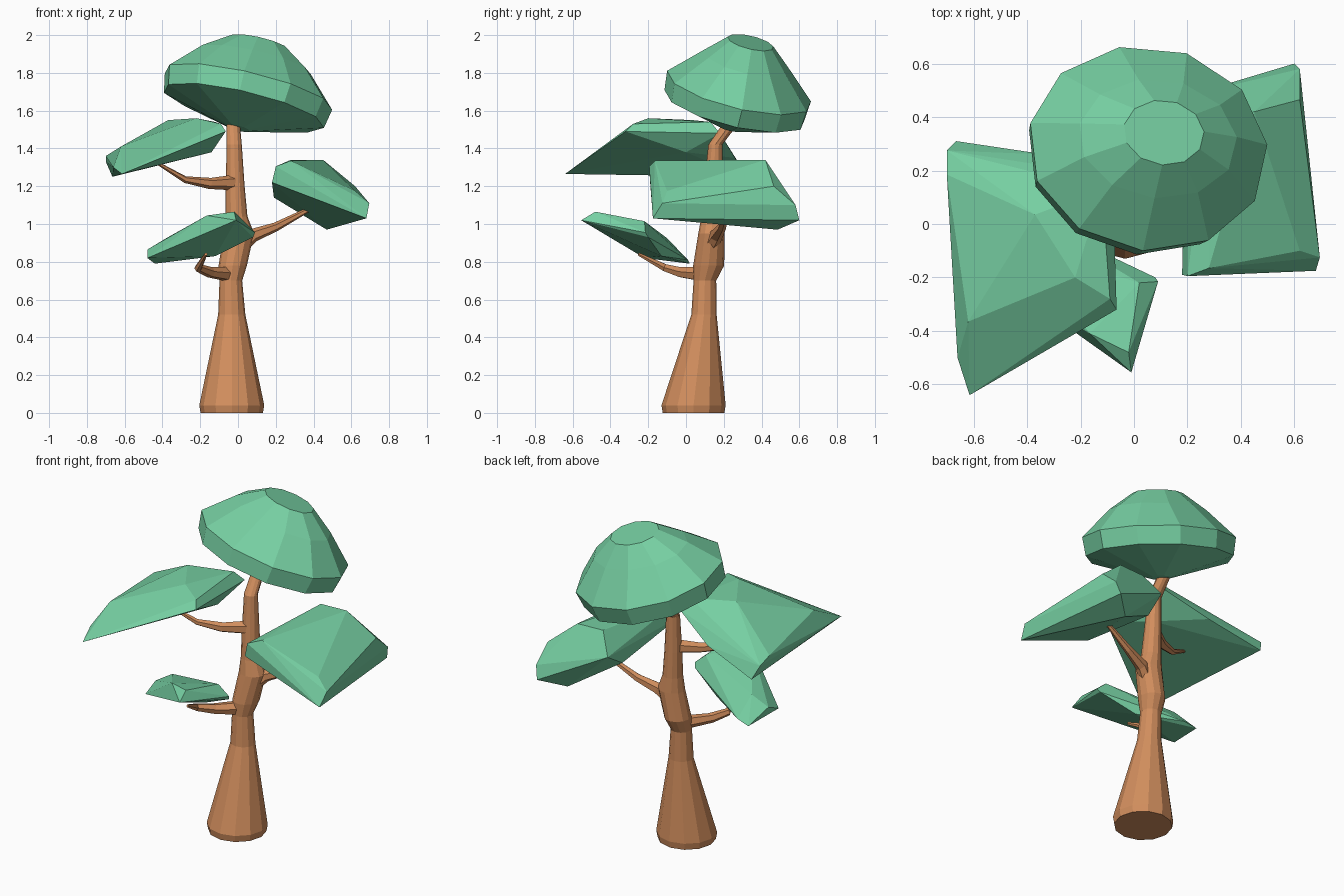
import bpy, bmesh
from math import cos, sin, tau
from mathutils import Vector

if "Cube" in bpy.data.objects:
    bpy.data.objects.remove(bpy.data.objects["Cube"])


def material(name, rgb):
    m = bpy.data.materials.new(name)
    m.diffuse_color = (*rgb, 1)
    m.use_nodes = True
    m.node_tree.nodes["Principled BSDF"].inputs["Base Color"].default_value = m.diffuse_color
    return m


BARK = material("bark", (0.64, 0.27, 0.11))
LEAF = material("leaf", (0.18, 0.62, 0.36))


def finish(bm, name, mat):
    bmesh.ops.recalc_face_normals(bm, faces=bm.faces)
    me = bpy.data.meshes.new(name)
    bm.to_mesh(me)
    bm.free()
    me.materials.append(mat)
    bpy.context.collection.objects.link(bpy.data.objects.new(name, me))


def loft(name, rings, axes, sides, mat, phase=0.0):
    """Skin rings of (centre, rx, ry); axes gives each ring's normal."""
    bm = bmesh.new()
    loops = []
    for (c, rx, ry), n in zip(rings, axes):
        n = Vector(n).normalized()
        ref = Vector((1, 0, 0)) if abs(n.x) < 0.7 else Vector((0, 0, 1))
        u = (ref - n * ref.dot(n)).normalized()
        v = n.cross(u)
        loops.append([bm.verts.new(Vector(c) + u * rx * cos(a) + v * ry * sin(a))
                      for a in (tau * i / sides + phase for i in range(sides))])
    for a, b in zip(loops, loops[1:]):
        for i in range(sides):
            j = (i + 1) % sides
            bm.faces.new((a[i], a[j], b[j], b[i]))
    bm.faces.new(loops[0])
    bm.faces.new(loops[-1])
    finish(bm, name, mat)


def branch(name, path):
    """Tapered twig through (x, y, z, radius) points."""
    pts = [Vector(p[:3]) for p in path]
    last = len(pts) - 1
    axis = pts[last] - pts[0]  # one shared axis keeps the rings untwisted
    loft(name, [(p[:3], p[3], p[3]) for p in path], [axis] * (last + 1), 6, BARK)


def pad(name, points):
    """Faceted foliage slab: hull of its corner points."""
    bm = bmesh.new()
    for p in points:
        bm.verts.new(p)
    res = bmesh.ops.convex_hull(bm, input=bm.verts)
    bmesh.ops.delete(bm, geom=[g for g in res["geom_interior"]
                               if isinstance(g, bmesh.types.BMVert)], context='VERTS')
    bmesh.ops.dissolve_limit(bm, angle_limit=0.1, verts=bm.verts, edges=bm.edges)
    finish(bm, name, LEAF)


# Trunk: flared foot, knotted middle, bent tip
trunk = [((-.033, .04, 0), .165, .163), ((-.033, .04, .04), .172, .17),
         ((-.033, .095, .52), .072, .067), ((-.038, .10, .70), .06, .06),
         ((-.028, .12, .78), .075, .082), ((.005, .135, .95), .08, .07),
         ((-.008, .14, 1.04), .058, .058), ((-.015, .145, 1.2), .05, .05),
         ((-.02, .155, 1.42), .04, .037), ((-.025, .235, 1.53), .035, .034)]
loft("trunk", trunk, [(0, 0, 1)] * 9 + [(0, .4, 1)], 12, BARK)

# Branches
branch("left_branch", [(-.03, .13, 1.22, .042), (-.15, .06, 1.215, .03),
                       (-.28, .0, 1.235, .018), (-.44, -.07, 1.33, .008)])
branch("right_branch", [(.02, .13, .89, .045), (.08, .16, .94, .036),
                        (.2, .19, .985, .024), (.4, .22, 1.09, .011)])
branch("front_branch", [(-.05, .08, .735, .042), (-.15, -.03, .745, .03),
                        (-.21, -.11, .768, .022), (-.17, -.25, .84, .009)])

# Crown: tilted dome with a conical underside
base, tilt = Vector((.03, .26, 1.62)), Vector((.24, .24, 1)).normalized()
profile = [(-.12, .06, .06), (-.005, .44, .385), (.1, .46, .395),
           (.26, .305, .23), (.36, .155, .125)]
loft("crown", [(base + tilt * t, rx, ry) for t, rx, ry in profile],
     [tilt] * 5, 11, LEAF, 0.1)

# Foliage pads
pad("right_pad", [(.20, -.195, 1.305), (.18, -.19, 1.22), (.695, -.125, 1.11),
                  (.68, -.175, 1.03), (.62, .58, 1.10), (.60, .60, 1.02),
                  (.47, .485, .97), (.20, .48, 1.22), (.28, -.165, 1.335),
                  (.45, .42, 1.34), (.62, -.10, 1.175), (.62, .465, 1.20),
                  (.28, .41, 1.34), (.19, .35, 1.14)])
pad("left_pad", [(-.615, -.64, 1.265), (-.66, -.50, 1.30), (-.065, -.32, 1.49),
                 (-.09, -.28, 1.53), (-.22, -.20, 1.56), (-.37, .035, 1.55),
                 (-.12, .13, 1.54), (-.62, -.365, 1.41), (-.70, .185, 1.36),
                 (-.70, .275, 1.33), (-.665, .31, 1.25), (-.33, .26, 1.35),
                 (-.08, .18, 1.48), (-.14, .0, 1.38)])
pad("front_pad", [(-.01, -.555, 1.02), (.09, -.215, .955), (.08, -.20, .93),
                  (-.02, -.48, 1.065), (.02, -.22, 1.015), (-.165, -.41, 1.045),
                  (-.48, -.12, .865), (-.48, -.22, .82), (-.44, .02, .79),
                  (-.38, -.10, .925), (-.12, -.13, .83), (-.36, .01, .81)])
